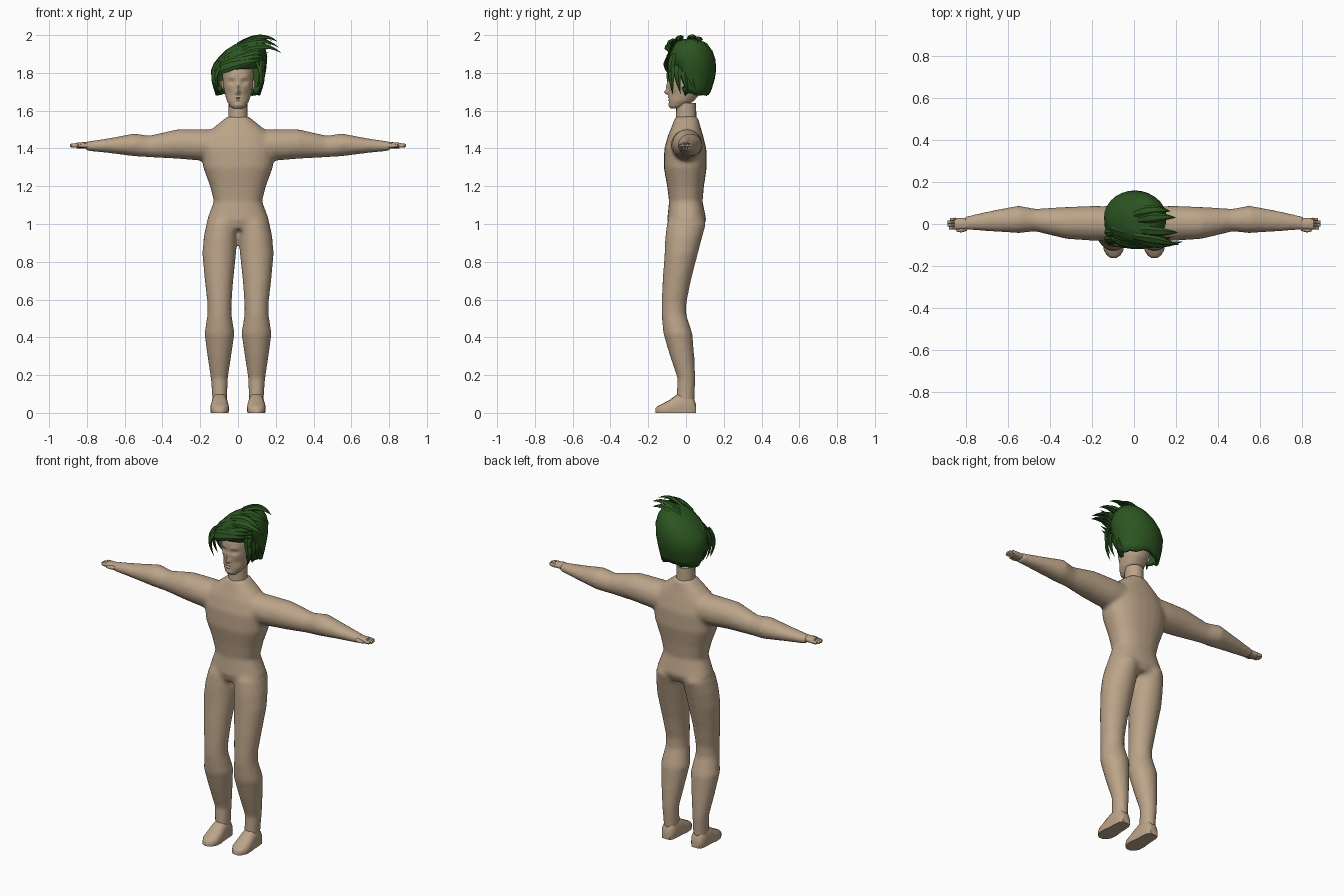
import bpy, bmesh, random
from math import cos, sin, pi, exp, radians
from mathutils import Vector as V

random.seed(4)
if "Cube" in bpy.data.objects:
    bpy.data.objects.remove(bpy.data.objects["Cube"])


def material(name, rgb):
    m = bpy.data.materials.new(name)
    m.use_nodes = True
    m.diffuse_color = (*rgb, 1)
    m.node_tree.nodes["Principled BSDF"].inputs["Base Color"].default_value = (*rgb, 1)
    return m


SKIN = material("tan skin", (0.50, 0.37, 0.25))
GREEN = material("dark green hair", (0.025, 0.09, 0.015))


def ring(c, a, b, n=16, p=1.0):
    """Closed (super)ellipse round c, spanned by the half axes a and b."""
    def s(t):
        return abs(t) ** p * (1 if t > 0 else -1)
    return [V(c) + V(a) * s(cos(2 * pi * i / n)) + V(b) * s(sin(2 * pi * i / n)) for i in range(n)]


def loft(bm, rings):
    """Skin a list of rings and close both ends."""
    rows = [[bm.verts.new(p) for p in r] for r in rings]
    n = len(rows[0])
    for r, q in zip(rows, rows[1:]):
        for i in range(n):
            bm.faces.new((r[i], r[(i + 1) % n], q[(i + 1) % n], q[i]))
    bm.faces.new(rows[0])
    bm.faces.new(rows[-1])


def finish(bm, name, mat, angle=50):
    bmesh.ops.recalc_face_normals(bm, faces=bm.faces)
    me = bpy.data.meshes.new(name)
    bm.to_mesh(me)
    bm.free()
    ob = bpy.data.objects.new(name, me)
    bpy.context.collection.objects.link(ob)
    me.materials.append(mat)
    bpy.ops.object.select_all(action="DESELECT")
    ob.select_set(True)
    bpy.context.view_layer.objects.active = ob
    bpy.ops.object.shade_smooth_by_angle(angle=radians(angle))
    return ob


def z_ring(z, x0, x1, y0, y1, n=20, p=1.0):
    return ring(((x0 + x1) / 2, (y0 + y1) / 2, z), ((x1 - x0) / 2, 0, 0), (0, (y1 - y0) / 2, 0), n, p)


def x_ring(x, z0, z1, y0, y1, n=16, p=1.0):
    return ring((x, (y0 + y1) / 2, (z0 + z1) / 2), (0, (y1 - y0) / 2, 0), (0, 0, (z1 - z0) / 2), n, p)


# Body: torso, arms and legs fused into one smooth skin
bm = bmesh.new()
torso = [(0.97, .13, -.085, .085), (1.02, .165, -.10, .108), (1.12, .128, -.09, .088),
         (1.2, .148, -.10, .095), (1.3, .185, -.118, .11), (1.4, .195, -.115, .108),
         (1.47, .17, -.095, .09), (1.51, .13, -.078, .078), (1.57, .055, -.055, .062)]
loft(bm, [z_ring(z, -w, w, y0, y1, 24, 0.85) for z, w, y0, y1 in torso])
arm = [(.06, 1.33, 1.5, -.08, .085), (.2, 1.335, 1.502, -.08, .087), (.32, 1.345, 1.502, -.072, .082),
       (.47, 1.353, 1.468, -.036, .073), (.55, 1.358, 1.48, -.044, .088), (.68, 1.375, 1.455, -.036, .064),
       (.78, 1.385, 1.44, -.03, .042), (.808, 1.388, 1.438, -.03, .038)]
leg = [(1.08, .01, .125, -.07, .08), (1.0, .0, .168, -.102, .105), (.93, .004, .182, -.11, .086),
       (.84, .01, .189, -.114, .062), (.7, .025, .176, -.124, .026), (.58, .034, .162, -.13, .002),
       (.52, .034, .162, -.13, .002), (.42, .018, .178, -.12, .034), (.3, .036, .162, -.085, .044),
       (.18, .054, .144, -.045, .05), (.1, .056, .138, -.05, .046), (.05, .058, .136, -.05, .044)]
for side in (1, -1):
    loft(bm, [x_ring(side * x, *r) for x, *r in arm])
    loft(bm, [z_ring(z, side * a, side * b, c, d) for z, a, b, c, d in leg])
body = finish(bm, "body", SKIN)
fuse = body.modifiers.new("fuse", "REMESH")
fuse.mode = "VOXEL"
fuse.voxel_size = 0.011
fuse.use_smooth_shade = True
relax = body.modifiers.new("relax", "SMOOTH")
relax.iterations = 6

# Hands with fingers and thumb, feet with flat soles
for side, word in ((1, "left"), (-1, "right")):
    bm = bmesh.new()
    palm = [(.78, 1.4, 1.432, -.022, .026), (.81, 1.4, 1.434, -.026, .028), (.855, 1.401, 1.43, -.027, .03)]
    loft(bm, [x_ring(side * x, *r, 12, 0.8) for x, *r in palm])
    for k, tip in enumerate((.882, .89, .888, .878)):
        y = -.026 + .014 * k
        loft(bm, [x_ring(side * x, 1.416 - h, 1.416 + h, y, y + .0135, 8)
                  for x, h in ((.845, .012), (tip - .008, .011), (tip, .006))])
    loft(bm, [ring((side * x, y, 1.414), (side * .004, r, 0), (0, 0, r), 8)
              for x, y, r in ((.8, -.02, .012), (.825, -.03, .01), (.848, -.032, .006))])
    finish(bm, word + "_hand", SKIN)

    bm = bmesh.new()
    foot = [(.052, .026, .05), (.035, .038, .085), (.0, .042, .115), (-.045, .044, .1),
            (-.085, .05, .07), (-.125, .047, .048), (-.15, .032, .035), (-.162, .014, .024)]
    rows = [ring((side * .097, y, h * .3), (w, 0, 0), (0, 0, h * .7), 16, 0.8) for y, w, h in foot]
    loft(bm, [[V((p.x, p.y, max(p.z, 0))) for p in r] for r in rows])
    finish(bm, word + "_foot", SKIN)

# Neck
bm = bmesh.new()
loft(bm, [z_ring(z, -w, w, -w - .002, w + .004) for z, w in ((1.53, .054), (1.57, .051), (1.64, .049))])
finish(bm, "neck", SKIN)

# Head: fine loft, with the face pressed in and pulled out by soft bumps
profile = [(1.612, .026, -.082, -.03), (1.625, .042, -.088, .0), (1.65, .058, -.09, .04),
           (1.69, .07, -.09, .075), (1.74, .079, -.094, .1), (1.8, .083, -.094, .11),
           (1.86, .074, -.08, .1), (1.9, .045, -.05, .07)]
bm = bmesh.new()
rows, STEPS = [], 6
for lo, hi in zip(profile, profile[1:]):
    for k in range(STEPS):
        z, w, y0, y1 = (u + (v - u) * k / STEPS for u, v in zip(lo, hi))
        rows.append(z_ring(z, -w, w, y0, y1, 64, 0.92))
loft(bm, rows)
# x, z, spread x, spread z, push towards the front
bumps = [(0, 1.697, .011, .012, .024), (0, 1.725, .008, .022, .013),
         (.034, 1.752, .016, .010, -.017), (.034, 1.752, .010, .005, .008),
         (.036, 1.776, .022, .007, .007), (0, 1.671, .018, .004, .007),
         (0, 1.657, .014, .004, .006), (0, 1.664, .02, .002, -.004),
         (0, 1.63, .018, .012, .005), (.05, 1.69, .016, .02, -.006)]
for v in bm.verts:
    if v.co.y < -.01:
        x, z = abs(v.co.x), v.co.z
        v.co.y -= sum(d * exp(-((x - bx) / sx) ** 2 - ((z - bz) / sz) ** 2) for bx, bz, sx, sz, d in bumps)
finish(bm, "head", SKIN, 60)

# Ears, mostly under the hair
bm = bmesh.new()
for side in (1, -1):
    loft(bm, [ring((side * x, .012, 1.735), (0, r * .6, 0), (0, 0, r), 10)
              for x, r in ((.07, .022), (.088, .03), (.094, .02))])
finish(bm, "ears", SKIN)

# Hair cap: lopsided shell, opened in front of the face
cap = [(1.685, .118, -.035, .128), (1.72, .13, -.06, .138), (1.77, .14, -.085, .153),
       (1.82, .147, -.1, .16), (1.87, .142, -.1, .156), (1.91, .122, -.09, .142),
       (1.945, .09, -.068, .115), (1.962, .045, -.03, .075)]
bm = bmesh.new()
rows = []
for z, w, y0, y1 in cap:
    lift = max(0, z - 1.8) / .16
    r = z_ring(z, -w + .03 * lift, w + .03 * lift, y0, y1, 28)
    for p in r:
        p.z += .32 * lift * (p.x - .015)
        if z < 1.7:
            p.z += random.uniform(-.008, .014)
    rows.append(r)
loft(bm, rows)


def over_face(f):
    c = f.calc_center_median()
    return (c.z < 1.69 and len(f.verts) > 4) or (c.y < -.02 and c.z < 1.83 + .1 * c.x)


bmesh.ops.delete(bm, geom=[f for f in bm.faces if over_face(f)], context="FACES")
hair = finish(bm, "hair_cap", GREEN)
shell = hair.modifiers.new("thickness", "SOLIDIFY")
shell.thickness = 0.02


# Hair locks: flat tapered blades along a bent path
def lock(bm, a, b, c, width, thick=.012):
    a, b, c = V(a), V(b), V(c)
    rings = []
    for k in range(8):
        t = k / 7
        p = a * (1 - t) ** 2 + b * 2 * t * (1 - t) + c * t * t
        d = ((b - a) * (1 - t) + (c - b) * t).normalized()
        out = p - V((0, .03, 1.8))
        out = (out - d * out.dot(d)).normalized()
        s = (1 - t ** 2) * (.55 + .45 * min(1, t * 3)) + .02
        rings.append(ring(p, d.cross(out) * width * s, out * thick * s, 6))
    loft(bm, rings)


bm = bmesh.new()
# fringe swept from the low right side up to the left
for k in range(6):
    t = k / 5
    lock(bm, (-.125 + .02 * t, -.055 + .03 * t, 1.80 + .06 * t),
         (-.03 + .03 * t, -.135 + .06 * t, 1.86 + .09 * t),
         (.15 + .03 * t, -.095 + .03 * t, 1.87 + .1 * t), .034, .016)
# loose tips flying out on the left
for start, mid, tip in [((.02, -.08, 1.92), (.13, -.11, 1.975), (.23, -.085, 1.905)),
                        ((.0, -.06, 1.94), (.13, -.08, 2.0), (.215, -.1, 1.935)),
                        ((.02, -.03, 1.95), (.13, -.04, 2.02), (.21, -.04, 1.965)),
                        ((.02, .02, 1.96), (.12, .04, 2.02), (.20, .03, 1.975)),
                        ((.0, .05, 1.955), (.1, .08, 2.01), (.175, .06, 1.96))]:
    lock(bm, start, mid, tip, .028, .013)
# side locks framing the face
for side in (1, -1):
    for k in range(4):
        y = -.07 + .03 * k
        lock(bm, (side * .1, y, 1.86), (side * .152, y - .015, 1.79),
             (side * (.108 + .004 * k), y + .012 * k, 1.685 + .004 * k), .026, .014)
lock(bm, (-.09, -.07, 1.84), (-.15, -.1, 1.8), (-.1, -.085, 1.7), .026)
lock(bm, (.11, -.06, 1.9), (.15, -.1, 1.85), (.105, -.07, 1.72), .026)
finish(bm, "hair_locks", GREEN, 35)
